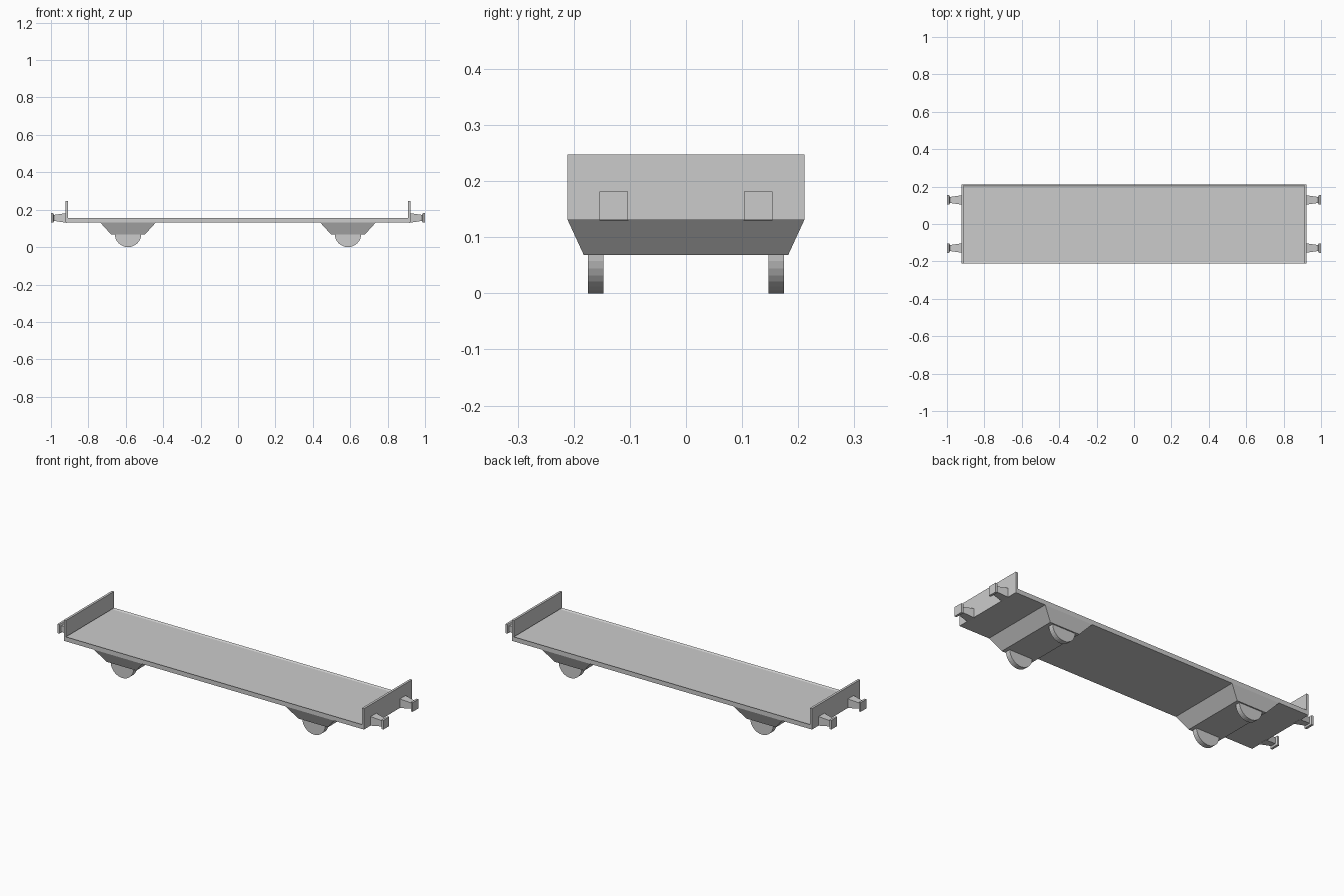
import bpy, bmesh, math
from mathutils import Matrix

if "Cube" in bpy.data.objects:
    bpy.data.objects.remove(bpy.data.objects["Cube"])

L, W = 0.921, 0.211            # body half length and half width
Z0, Z1, ZT = 0.131, 0.156, 0.247
T = 0.013                      # board thickness


def add_object(name, bm):
    bmesh.ops.recalc_face_normals(bm, faces=bm.faces)
    mesh = bpy.data.meshes.new(name)
    bm.to_mesh(mesh)
    bm.free()
    ob = bpy.data.objects.new(name, mesh)
    bpy.context.collection.objects.link(ob)
    return ob


def box(name, x0, x1, y0, y1, z0, z1):
    bm = bmesh.new()
    m = Matrix.Translation(((x0 + x1) / 2, (y0 + y1) / 2, (z0 + z1) / 2))
    bmesh.ops.create_cube(bm, size=1, matrix=m @ Matrix.Diagonal((x1 - x0, y1 - y0, z1 - z0, 1)))
    return add_object(name, bm)


def loft(name, sections):
    """Join four-cornered sections into a closed solid."""
    bm = bmesh.new()
    rings = [[bm.verts.new(p) for p in s] for s in sections]
    for a, b in zip(rings, rings[1:]):
        for i in range(4):
            j = (i + 1) % 4
            bm.faces.new((a[i], a[j], b[j], b[i]))
    bm.faces.new(rings[0])
    bm.faces.new(rings[-1])
    return add_object(name, bm)


# Deck with a shallow rim: the top is inset and sunk slightly
deck = box("deck", -L, L, -W, W, Z0, Z1)
bm = bmesh.new()
bm.from_mesh(deck.data)
top = max(bm.faces, key=lambda f: f.calc_center_median().z)
bmesh.ops.inset_region(bm, faces=[top], thickness=T)
for v in top.verts:
    v.co.z -= 0.006
# Rim side faces follow the sunken floor
bm.to_mesh(deck.data)
bm.free()
for v in deck.data.vertices:
    v.co.z = min(v.co.z, Z1)

# Buffer outline: distance along x, half size
BUFFER = [(0.915, 0.026), (0.984, 0.016), (0.988, 0.0255), (1.0, 0.0255)]

for s, end in ((-1, "left"), (1, "right")):
    # End board
    xs = sorted((s * (L - T), s * L))
    box(f"end_board_{end}", *xs, -W, W, Z1, ZT)

    # Tapered wheel housing
    cx = s * 0.588
    sections = []
    for z, hx, hy in ((Z0, 0.148, W), (0.068, 0.091, 0.182)):
        sections.append([(cx + a * hx, b * hy, z) for a, b in ((-1, -1), (1, -1), (1, 1), (-1, 1))])
    loft(f"wheel_housing_{end}", sections)

    for t, side in ((-1, "front"), (1, "back")):
        # Wheel
        bpy.ops.mesh.primitive_cylinder_add(
            vertices=32, radius=0.071, depth=0.028,
            location=(cx, t * 0.161, 0.071), rotation=(math.pi / 2, 0, 0))
        bpy.context.object.name = f"wheel_{end}_{side}"

        # Buffer with flared square head
        loft(f"buffer_{end}_{side}", [
            [(s * x, t * 0.1285 + a * h, 0.156 + b * h)
             for a, b in ((-1, -1), (1, -1), (1, 1), (-1, 1))]
            for x, h in BUFFER])
